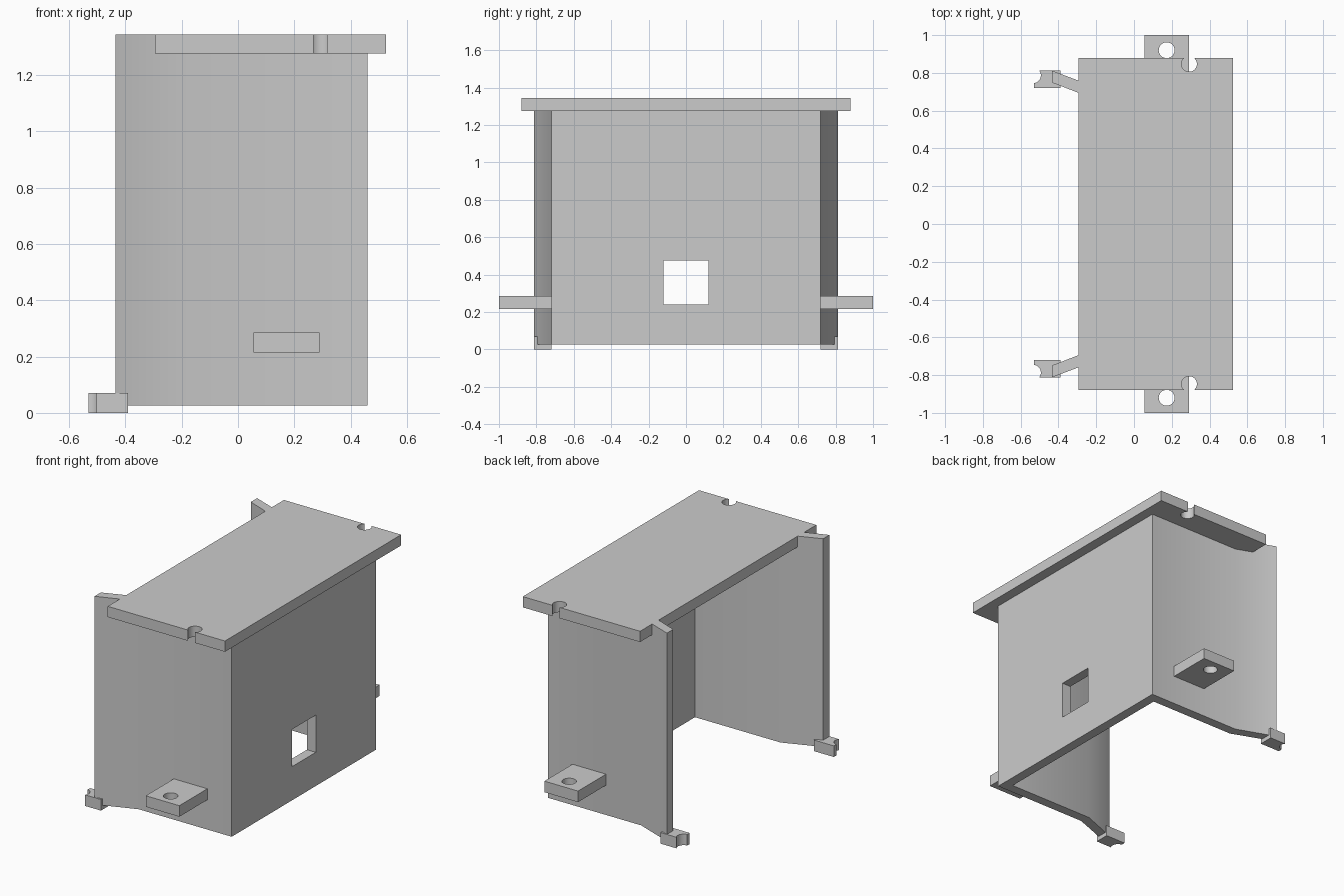
import bpy, bmesh, math

default = bpy.data.objects.get("Cube")
if default:
    bpy.data.objects.remove(default, do_unlink=True)

grey = bpy.data.materials.new("plain grey")
grey.use_nodes = True
colour = (0.6, 0.6, 0.6, 1)
grey.diffuse_color = colour
grey.node_tree.nodes["Principled BSDF"].inputs["Base Color"].default_value = colour


def prism(name, outline, z0, z1):
    """Extrude a plan outline between two heights."""
    bm = bmesh.new()
    face = bm.faces.new([bm.verts.new((x, y, z0)) for x, y in outline])
    top = bmesh.ops.extrude_face_region(bm, geom=[face])["geom"]
    verts = [v for v in top if isinstance(v, bmesh.types.BMVert)]
    bmesh.ops.translate(bm, vec=(0, 0, z1 - z0), verts=verts)
    bmesh.ops.recalc_face_normals(bm, faces=bm.faces)
    mesh = bpy.data.meshes.new(name)
    bm.to_mesh(mesh)
    bm.free()
    mesh.materials.append(grey)
    obj = bpy.data.objects.new(name, mesh)
    bpy.context.collection.objects.link(obj)
    return obj


def rect(x0, x1, y0, y1):
    return [(x0, y0), (x1, y0), (x1, y1), (x0, y1)]


def circle(x, y, r, n=32):
    return [(x + r * math.cos(math.tau * i / n), y + r * math.sin(math.tau * i / n))
            for i in range(n)]


def activate(obj):
    bpy.ops.object.select_all(action='DESELECT')
    obj.select_set(True)
    bpy.context.view_layer.objects.active = obj


def cut(obj, outline, z0, z1):
    """Subtract a prism and discard the cutter."""
    cutter = prism("cutter", outline, z0, z1)
    cutter.hide_render = True
    mod = obj.modifiers.new("cut", 'BOOLEAN')
    mod.operation, mod.solver, mod.object = 'DIFFERENCE', 'EXACT', cutter
    activate(obj)
    bpy.ops.object.modifier_apply(modifier=mod.name)
    bpy.data.objects.remove(cutter, do_unlink=True)


def smooth(obj):
    activate(obj)
    bpy.ops.object.shade_smooth_by_angle(angle=math.radians(30))


# U-shaped wall with flared ends and a square window
outer = [(0.46, 0.72), (-0.19, 0.72), (-0.435, 0.812)]
inner = [(-0.435, 0.749), (-0.2, 0.658), (0.398, 0.658)]
half = outer + inner
walls = prism("walls", half + [(x, -y) for x, y in reversed(half)], 0.027, 1.343)
cut(walls, rect(0.3, 0.6, -0.12, 0.12), 0.24, 0.475)
smooth(walls)

# Top plate with a round notch in each end
plate = prism("top_plate", rect(-0.295, 0.525, -0.88, 0.88), 1.275, 1.343)
for side in (-1, 1):
    cut(plate, circle(0.292, side * 0.847, 0.041), 1.2, 1.4)
smooth(plate)

for side, label in ((-1, "front"), (1, "back")):
    # Mounting tab with a screw hole
    tab = prism(label + "_tab", rect(0.055, 0.29, side * 0.7, side), 0.215, 0.285)
    cut(tab, circle(0.173, side * 0.92, 0.042), 0.1, 0.4)
    smooth(tab)
    # Foot clip with a hollowed outer corner
    clip = prism(label + "_foot_clip", rect(-0.53, -0.39, side * 0.72, side * 0.812), 0, 0.07)
    cut(clip, circle(-0.535, side * 0.787, 0.042), -0.1, 0.2)
    smooth(clip)
